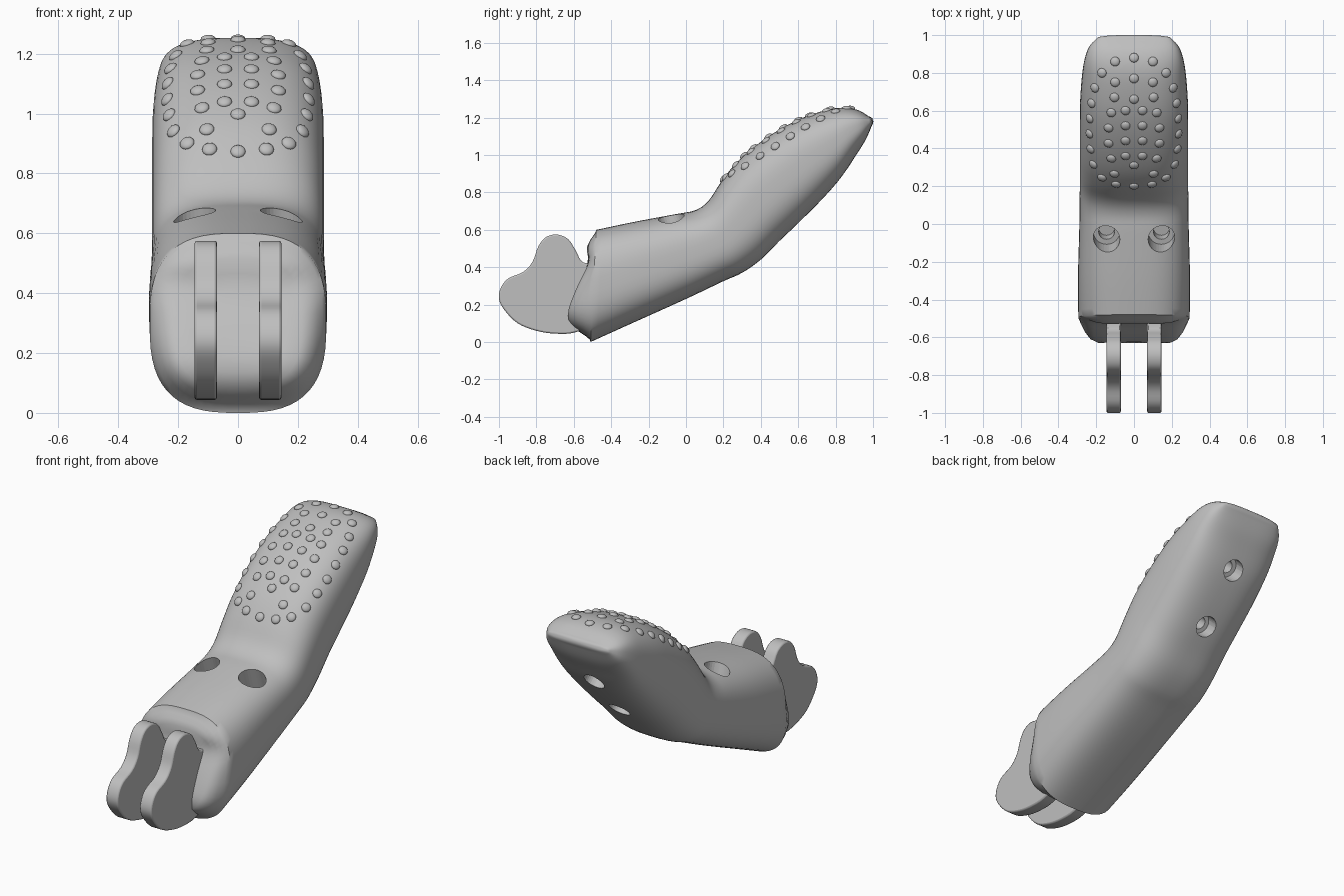
import bpy, bmesh, math
from mathutils import Vector, Matrix
from mathutils.bvhtree import BVHTree

if "Cube" in bpy.data.objects:
    bpy.data.objects.remove(bpy.data.objects["Cube"], do_unlink=True)

grey = bpy.data.materials.new("plain grey")
grey.use_nodes = True
GREY = (0.52, 0.52, 0.52, 1)
grey.diffuse_color = GREY
grey.node_tree.nodes["Principled BSDF"].inputs["Base Color"].default_value = GREY


def make_object(name, bm, smooth=True, angle=40):
    bmesh.ops.recalc_face_normals(bm, faces=bm.faces)
    mesh = bpy.data.meshes.new(name)
    bm.to_mesh(mesh)
    bm.free()
    mesh.materials.append(grey)
    ob = bpy.data.objects.new(name, mesh)
    bpy.context.collection.objects.link(ob)
    if smooth:
        shade(ob, angle)
    return ob


def shade(ob, angle):
    bpy.ops.object.select_all(action="DESELECT")
    ob.select_set(True)
    bpy.context.view_layer.objects.active = ob
    bpy.ops.object.shade_smooth_by_angle(angle=math.radians(angle))


def spline(points, steps, closed=False):
    """Smooth curve through points of any dimension."""
    n, out = len(points), []
    pick = lambda i: points[i % n] if closed else points[max(0, min(n - 1, i))]
    for i in range(n if closed else n - 1):
        a, b, c, d = (pick(i + j) for j in (-1, 0, 1, 2))
        for s in range(steps):
            t = s / steps
            out.append([q + t / 2 * (r - p + t * (2*p - 5*q + 4*r - e + t * (3*(q - r) + e - p)))
                        for p, q, r, e in zip(a, b, c, d)])
    return out if closed else out + [list(points[-1])]


# Body sections: underside y, z, upper side y, z, half width
SECTIONS = [
    (-.51, 0, -.48, .6, .295), (-.3, .095, -.28, .642, .297), (0, .23, -.05, .685, .29),
    (.2, .325, .05, .705, .288), (.3, .37, .12, .755, .287), (.4, .44, .19, .86, .287),
    (.5, .54, .28, .97, .287), (.6, .635, .42, 1.085, .287), (.72, .755, .58, 1.18, .285),
    (.83, .88, .74, 1.238, .275), (.91, 1.0, .84, 1.253, .26), (.96, 1.08, .92, 1.24, .235),
    (.995, 1.16, .98, 1.205, .19)]
# Front end outline: z, y
FRONT = spline([(0, -.51), (.05, -.575), (.1, -.62), (.15, -.63), (.2, -.62), (.3, -.58),
                (.4, -.53), (.45, -.52), (.5, -.53), (.56, -.51), (.6, -.48)], 4)
SIDES, POWER = 56, 2 / 2.8


def front_y(z):
    for (z0, y0), (z1, y1) in zip(FRONT, FRONT[1:]):
        if z <= z1:
            return y0 + (y1 - y0) * max(0, z - z0) / (z1 - z0)
    return FRONT[-1][1]


def section(by, bz, ty, tz, w):
    ring = []
    for i in range(SIDES):
        a = 2 * math.pi * (i + .5) / SIDES
        c, s = math.cos(a), math.sin(a)
        h = .5 + .5 * math.copysign(abs(s) ** POWER, s)
        ring.append(Vector((w * math.copysign(abs(c) ** POWER, c),
                            by + (ty - by) * h, bz + (tz - bz) * h)))
    return ring


rings = [section(*s) for s in spline(SECTIONS, 4)]
first, last = rings[0], rings[-1]
mid = sum(first, Vector()) / SIDES
# Front end closes inwards with a rounded, dished face
for k, blend in ((.96, .28), (.9, .6), (.82, .87), (.72, 1), (.55, 1), (.35, 1), (.15, 1), (.02, 1)):
    ring = []
    for p in first:
        q = mid + (p - mid) * k
        q.y += (front_y(q.z) - q.y) * blend
        ring.append(q)
    rings.insert(0, ring)
# Tip closes with a small dome
mid = sum(last, Vector()) / SIDES
for k, push in ((.8, .006), (.4, .011), (.05, .012)):
    rings.append([mid + (p - mid) * k + Vector((0, push, push / 2)) for p in last])

bm = bmesh.new()
loops = [[bm.verts.new(p) for p in ring] for ring in rings]
for a, b in zip(loops, loops[1:]):
    for i in range(SIDES):
        j = (i + 1) % SIDES
        bm.faces.new((a[i], a[j], b[j], b[i]))
bm.faces.new(loops[0])
bm.faces.new(loops[-1])
bmesh.ops.recalc_face_normals(bm, faces=bm.faces)
surface = BVHTree.FromBMesh(bm)
body = make_object("finger_body", bm)


# Stepped screw holes
def hole_cutter(pos, inward, radius, depth):
    cutter = bmesh.new()
    turn = Vector(inward).to_track_quat("Z", "Y").to_matrix().to_4x4()
    place = Matrix.Translation(pos) @ turn
    steps = ((radius, -.15), (radius, depth), (radius * .6, depth), (radius * .6, depth + .07))
    rows = [[cutter.verts.new(place @ Vector((r * math.cos(a), r * math.sin(a), z)))
             for a in (math.tau * i / 32 for i in range(32))] for r, z in steps]
    for a, b in zip(rows, rows[1:]):
        for i in range(32):
            j = (i + 1) % 32
            cutter.faces.new((a[i], a[j], b[j], b[i]))
    cutter.faces.new(rows[0])
    cutter.faces.new(rows[-1])
    return make_object("hole_cutter", cutter, False)


cutters = [hole_cutter((x, -.08, .67), (0, .3, -.95), .07, .13) for x in (-.145, .145)]
cutters += [hole_cutter((0, y, z), (0, -.75, .66), .06, .08) for y, z in ((.84, .895), (.61, .645))]
bpy.context.view_layer.objects.active = body
for cutter in cutters:
    cut = body.modifiers.new("hole", "BOOLEAN")
    cut.object, cut.operation, cut.solver = cutter, "DIFFERENCE", "EXACT"
    bpy.ops.object.modifier_apply(modifier=cut.name)
    bpy.data.objects.remove(cutter, do_unlink=True)
shade(body, 40)

# Hinge lugs: y, z outline
LUG = spline([(-.46, .41), (-.55, .425), (-.59, .49), (-.63, .55), (-.69, .575), (-.75, .56),
              (-.79, .51), (-.82, .43), (-.87, .375), (-.95, .34), (-.99, .29), (-1, .23),
              (-.97, .17), (-.9, .1), (-.8, .06), (-.7, .045), (-.6, .05), (-.5, .1), (-.45, .25)], 4, True)
for name, side in (("left_hinge_lug", 1), ("right_hinge_lug", -1)):
    bm = bmesh.new()
    face = bm.faces.new([bm.verts.new((side * .07, y, z)) for y, z in LUG])
    out = bmesh.ops.extrude_face_region(bm, geom=[face])["geom"]
    bmesh.ops.translate(bm, vec=(side * .075, 0, 0),
                        verts=[v for v in out if isinstance(v, bmesh.types.BMVert)])
    lug = make_object(name, bm, angle=30)
    bevel = lug.modifiers.new("soft edge", "BEVEL")
    bevel.width, bevel.segments, bevel.limit_method = .008, 2, "ANGLE"
    bevel.angle_limit = math.radians(50)

# Grip bumps in columns over the pad
spots = [(0, y) for y in (.2, .31, .66, .77, .88)]
spots += [(.045, .36 + .08 * i) for i in range(4)]
spots += [(.14 - .012 * abs(i - 2.5) ** 1.2, .265 + .081 * i) for i in range(6)]
spots += [(.237 - .004 * abs(i - 2.3) ** 2, .315 + .081 * i) for i in range(6)]
spots += [(.095, .21), (.17, .245), (.1, .75), (.1, .86), (.17, .8)]
bm = bmesh.new()
for x, y in spots:
    for side in ((1, -1) if x else (1,)):
        hit, normal, _, _ = surface.ray_cast(Vector((side * x, y, 3)), Vector((0, 0, -1)))
        if hit:
            turn = normal.to_track_quat("Z", "Y").to_matrix().to_4x4()
            bmesh.ops.create_uvsphere(bm, u_segments=16, v_segments=10, radius=.025,
                                      matrix=Matrix.Translation(hit) @ turn @ Matrix.Diagonal((1, 1, .55, 1)))
make_object("grip_bumps", bm)
